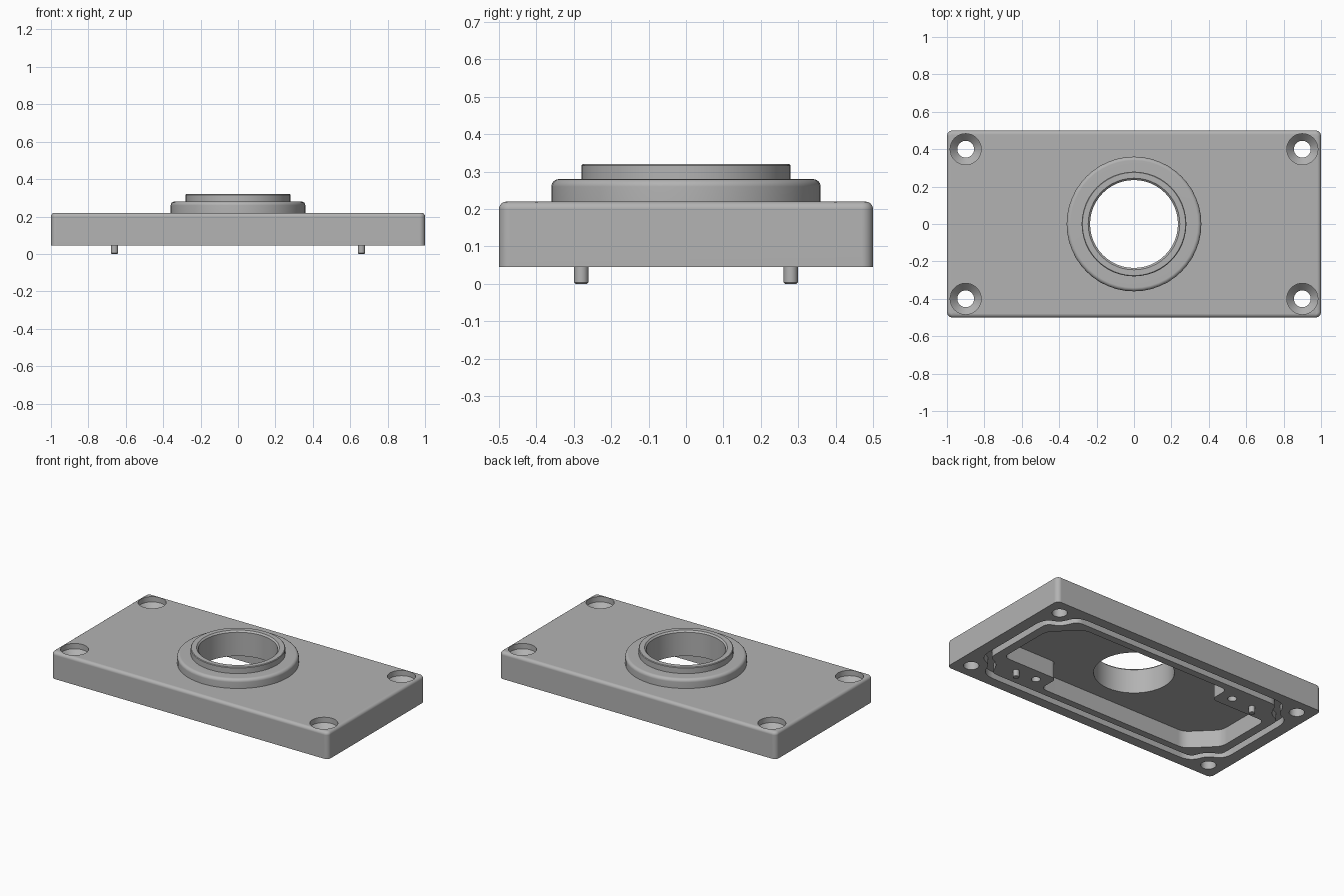
import bpy, bmesh, math
from mathutils import Vector

cube = bpy.data.objects.get("Cube")
if cube:
    bpy.data.objects.remove(cube, do_unlink=True)

grey = bpy.data.materials.new("machined_grey")
grey.use_nodes = True
grey.diffuse_color = (0.45, 0.45, 0.45, 1)
grey.node_tree.nodes["Principled BSDF"].inputs["Base Color"].default_value = (0.45, 0.45, 0.45, 1)

BASE, TOP, FLOOR = 0.045, 0.22, 0.155


def loft(name, rings, wrap=False):
    """Skin equal-length rings; either cap both ends or join last to first."""
    bm = bmesh.new()
    loops = [[bm.verts.new(p) for p in ring] for ring in rings]
    pairs = list(zip(loops, loops[1:])) + ([(loops[-1], loops[0])] if wrap else [])
    for a, b in pairs:
        for i in range(len(a)):
            j = (i + 1) % len(a)
            bm.faces.new((a[i], a[j], b[j], b[i]))
    if not wrap:
        bm.faces.new(loops[0][::-1])
        bm.faces.new(loops[-1])
    bmesh.ops.recalc_face_normals(bm, faces=bm.faces)
    mesh = bpy.data.meshes.new(name)
    bm.to_mesh(mesh)
    bm.free()
    mesh.materials.append(grey)
    ob = bpy.data.objects.new(name, mesh)
    bpy.context.collection.objects.link(ob)
    return ob


def lathe(name, profile, x=0, y=0, n=48, wrap=False):
    """Revolve (radius, z) points about a vertical axis."""
    ang = [2 * math.pi * i / n for i in range(n)]
    return loft(name, [[(x + r * math.cos(a), y + r * math.sin(a), z) for a in ang]
                       for r, z in profile], wrap)


def fillet(points, radius, steps=5):
    """Round each corner of a closed 2D outline."""
    out = []
    for i, p in enumerate(points):
        p = Vector(p)
        a, b = Vector(points[i - 1]) - p, Vector(points[(i + 1) % len(points)]) - p
        a, b = (p + v.normalized() * min(radius, v.length * 0.45) for v in (a, b))
        for k in range(steps + 1):
            t = k / steps
            out.append(a * (1 - t) ** 2 + p * 2 * t * (1 - t) + b * t * t)
    return out


def offset(path, d):
    """Shift a counter-clockwise outline outwards by d."""
    out = []
    for i, p in enumerate(path):
        t = (path[(i + 1) % len(path)] - path[i - 1]).normalized()
        out.append(p + Vector((t.y, -t.x)) * d)
    return out


def at(path, z):
    return [(p.x, p.y, z) for p in path]


def rounded_rect(hx, hy, r, n=6):
    pts = []
    for q, (sx, sy) in enumerate(((1, 1), (-1, 1), (-1, -1), (1, -1))):
        for k in range(n + 1):
            a = math.pi / 2 * (q + k / n)
            pts.append(Vector((sx * (hx - r) + r * math.cos(a),
                               sy * (hy - r) + r * math.sin(a))))
    return pts


def finish(ob):
    bpy.ops.object.select_all(action='DESELECT')
    ob.select_set(True)
    bpy.context.view_layer.objects.active = ob
    bpy.ops.object.shade_smooth_by_angle(angle=math.radians(32))
    ob.modifiers.new("even_shading", 'WEIGHTED_NORMAL').keep_sharp = True


# Plate with rounded upright corners and a rounded top edge
R = 0.02
rings = [at(rounded_rect(1, 0.5, 0.03), BASE)]
for k in range(5):
    a = math.pi / 2 * k / 4
    d = R * (1 - math.cos(a))
    rings.append(at(rounded_rect(1 - d, 0.5 - d, 0.03 - d), TOP - R + R * math.sin(a)))
plate = loft("cover_plate", rings)

# Underside pocket, leaving a ledge in two opposite corners
half = [(0.82, -0.2), (0.82, 0.18), (0.66, 0.34), (-0.42, 0.34), (-0.42, 0.2)]
pocket = fillet(half + [(-x, -y) for x, y in half], 0.04)
cutters = [loft("pocket_cutter", [at(pocket, 0), at(pocket, FLOOR)])]

# Seal groove that bends inwards around the screw holes
corner = [(0.9, 0.27), (0.81, 0.305), (0.77, 0.41)]
track = corner + [(-x, y) for x, y in corner[::-1]]
track = fillet(track + [(-x, -y) for x, y in track], 0.06)
outer, inner = offset(track, 0.023), offset(track, -0.023)
cutters.append(loft("groove_cutter", [at(outer, 0), at(outer, BASE + 0.045),
                                      at(inner, BASE + 0.045), at(inner, 0)], True))

# Central bore
cutters.append(lathe("bore_cutter", [(0.235, 0.1), (0.235, 0.4)]))

# Countersunk screw holes
for sx in (-1, 1):
    for sy in (-1, 1):
        cutters.append(lathe("screw_hole_cutter",
                             [(0.045, 0), (0.045, 0.145), (0.083, 0.185), (0.083, 0.3)],
                             sx * 0.9, sy * 0.4, 32))

# Blind holes in the ledges
for s in (-1, 1):
    cutters.append(lathe("ledge_hole_cutter", [(0.027, 0), (0.027, 0.13)],
                         s * 0.51, -s * 0.28, 24))

bpy.context.view_layer.objects.active = plate
for c in cutters:
    mod = plate.modifiers.new("cut", 'BOOLEAN')
    mod.operation, mod.solver, mod.object = 'DIFFERENCE', 'EXACT', c
    bpy.ops.object.modifier_apply(modifier=mod.name)
    bpy.data.objects.remove(c, do_unlink=True)
finish(plate)

# Stepped ring around the bore
arc = [(0.34 + R * math.cos(a), 0.26 + R * math.sin(a))
       for a in (math.pi / 2 * k / 4 for k in range(5))]
profile = [(0.235, TOP), (0.36, TOP)] + arc + [
    (0.28, 0.28), (0.28, 0.316), (0.276, 0.32), (0.245, 0.32), (0.235, 0.31)]
finish(lathe("collar_ring", profile, wrap=True))

# Locating pins on the ledges
for s, side in ((1, "left"), (-1, "right")):
    finish(lathe("locating_pin_" + side,
                 [(0.015, 0), (0.019, 0.004), (0.019, BASE + 0.01)],
                 s * 0.66, -s * 0.28, 24))
